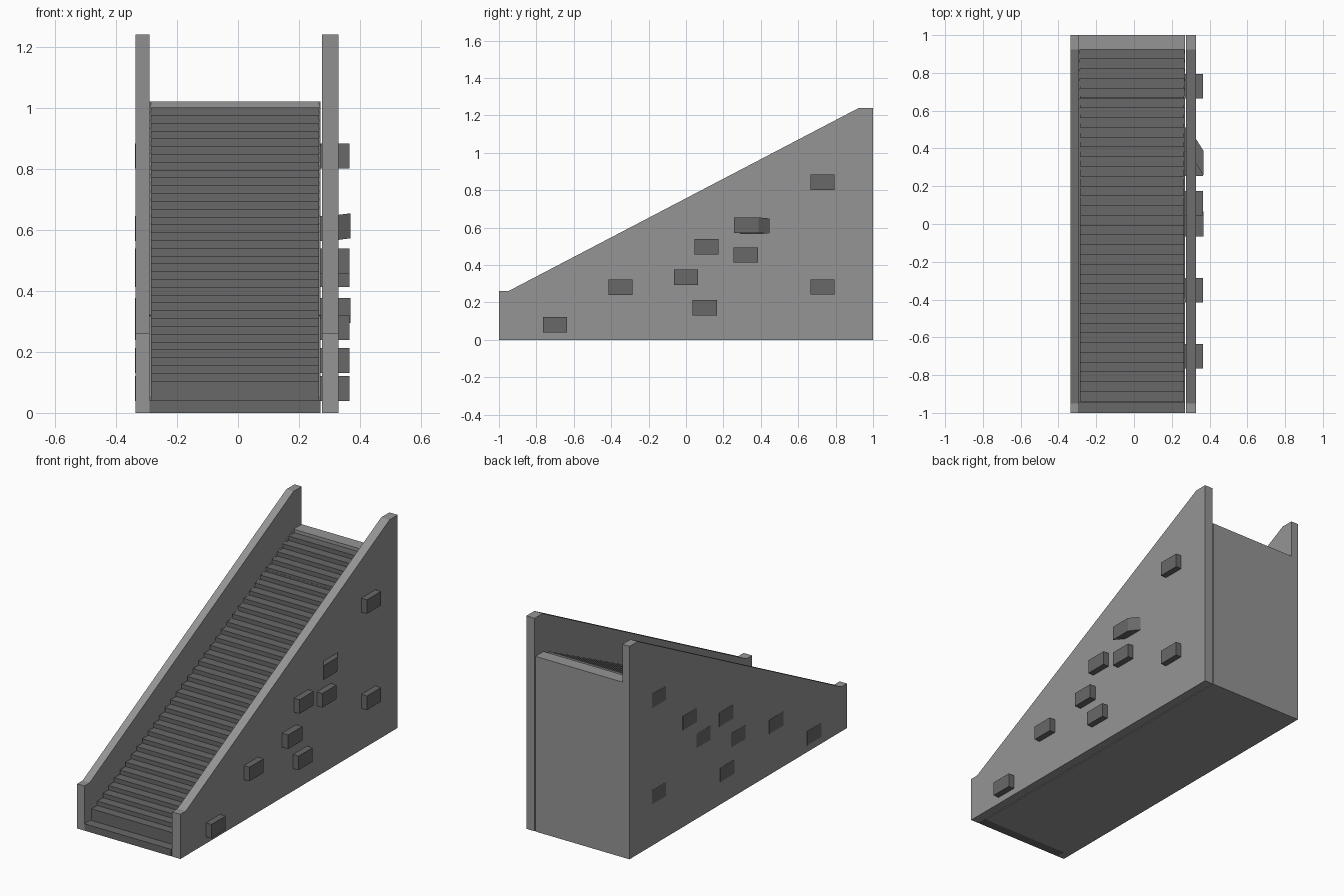
import bpy, bmesh

if "Cube" in bpy.data.objects:
    bpy.data.objects.remove(bpy.data.objects["Cube"])


def material(name, v):
    m = bpy.data.materials.new(name)
    m.diffuse_color = (v, v, v, 1)
    m.use_nodes = True
    m.node_tree.nodes["Principled BSDF"].inputs["Base Color"].default_value = m.diffuse_color
    return m


LIGHT = material("light_grey", 0.30)
DARK = material("dark_grey", 0.14)


def loft(name, sections, mat):
    """Closed solid joining two outlines; each section is (x, [(y, z), ...])."""
    bm = bmesh.new()
    a, b = [[bm.verts.new((x, y, z)) for y, z in pts] for x, pts in sections]
    n = len(a)
    bm.faces.new(a)
    bm.faces.new(b[::-1])
    for i in range(n):
        j = (i + 1) % n
        bm.faces.new((a[i], b[i], b[j], a[j]))
    bmesh.ops.recalc_face_normals(bm, faces=bm.faces[:])
    me = bpy.data.meshes.new(name)
    bm.to_mesh(me)
    bm.free()
    me.materials.append(mat)
    ob = bpy.data.objects.new(name, me)
    bpy.context.collection.objects.link(ob)
    return ob


def prism(name, x0, x1, pts, mat):
    return loft(name, [(x0, pts), (x1, pts)], mat)


def rect(y, z, w=0.13, h=0.082):
    return [(y - w / 2, z - h / 2), (y + w / 2, z - h / 2),
            (y + w / 2, z + h / 2), (y - w / 2, z + h / 2)]


# Side walls
wall = [(-1, 0), (1, 0), (1, 1.24), (0.925, 1.24), (-0.95, 0.26), (-1, 0.26)]
prism("left_wall", -0.336, -0.29, wall, LIGHT)
prism("right_wall", 0.275, 0.329, wall, LIGHT)

# Ramp body: solid core, thin rims beside the stairs, top landing, front lip
XL, XR = -0.285, 0.265
prism("ramp_core", XL, XR, [(-0.945, 0), (0.925, 0), (0.925, 0.9), (-0.945, 0.02)], LIGHT)
rim = [(-0.945, 0), (0.925, 0), (0.925, 1.02), (-0.945, 0.04)]
prism("left_rim", -0.29, XL, rim, LIGHT)
prism("right_rim", XR, 0.27, rim, LIGHT)
prism("top_landing", -0.29, 0.27, [(0.925, 0), (1, 0), (1, 1.02), (0.925, 1.02)], LIGHT)
prism("front_lip", -0.29, 0.27, [(-1, 0), (-0.945, 0), (-0.945, 0.04), (-1, 0.04)], DARK)

# Stairs
N = 36
run = (0.925 + 0.94) / N
stairs = [(0.925, 0.9), (-0.94, 0.022)]
for i in range(N):
    z = 0.105 + 0.0256 * i
    stairs += [(-0.94 + run * i, z), (-0.94 + run * (i + 1), z)]
prism("stairs", XL, XR, stairs, DARK)

# Beams that run through both walls, flush on the left and proud on the right
beams = [(-0.70, 0.08), (-0.35, 0.28), (0.0, 0.335), (0.10, 0.172), (0.11, 0.497),
         (0.32, 0.453), (0.73, 0.842), (0.73, 0.282)]
for k, (y, z) in enumerate(beams):
    end = 0.369 if y == 0.0 else 0.365
    prism(f"beam_{k + 1}", -0.337, end, rect(y, z), DARK)

# Crooked beam: straight run with a skewed end
prism("crooked_beam", -0.337, 0.29, rect(0.446, 0.605), DARK)
loft("crooked_beam_end", [(0.29, rect(0.446, 0.603)), (0.368, rect(0.322, 0.613))], DARK)
